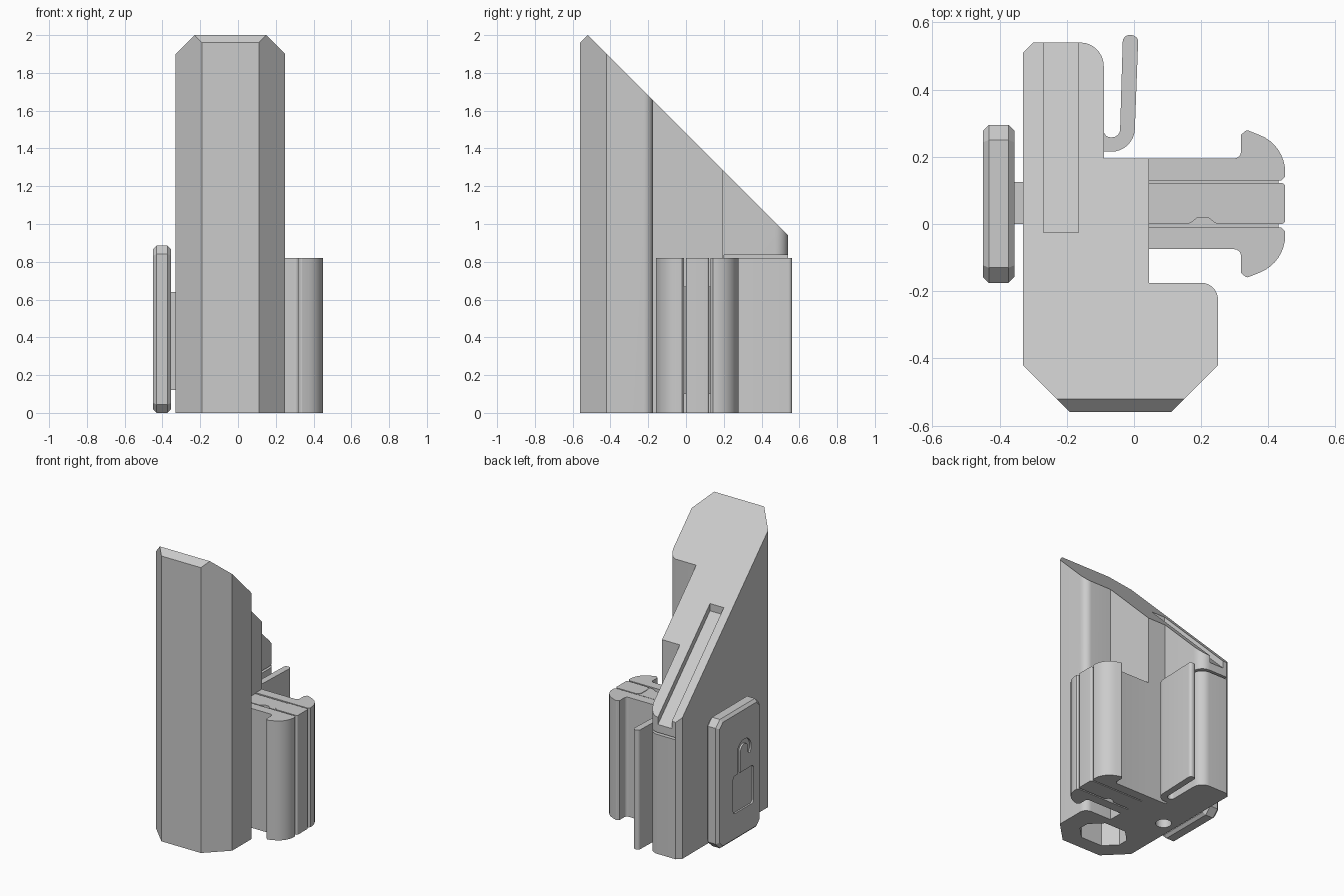
import bpy, bmesh
from math import radians, tan, sin, cos, pi
from mathutils import Vector

if "Cube" in bpy.data.objects:
    bpy.data.objects.remove(bpy.data.objects["Cube"])

GREY = (0.6, 0.6, 0.6, 1)
mat = bpy.data.materials.new("plain grey")
mat.use_nodes = True
mat.diffuse_color = GREY
mat.node_tree.nodes["Principled BSDF"].inputs["Base Color"].default_value = GREY


def rounded(points, steps=8):
    """Outline from (a, b) or (a, b, radius) corners."""
    out = []
    for i, q in enumerate(points):
        p = Vector(q[:2])
        if len(q) < 3:
            out.append(p)
            continue
        d1 = (Vector(points[i - 1][:2]) - p).normalized()
        d2 = (Vector(points[(i + 1) % len(points)][:2]) - p).normalized()
        ang, r = d1.angle(d2), q[2]
        c = p + (d1 + d2).normalized() * r / sin(ang / 2)
        start, end = p + d1 * r / tan(ang / 2) - c, p + d2 * r / tan(ang / 2) - c
        sweep = pi - ang
        for k in range(steps + 1):
            t = k / steps
            out.append(c + (start * sin((1 - t) * sweep) + end * sin(t * sweep)) / sin(sweep))
    return out


def prism(name, points, lo, hi, axis="Z", cuts=()):
    """Extrude an outline along Z (x, y) or X (y, z), then trim by planes."""
    bm = bmesh.new()
    put = (lambda p, h: (p[0], p[1], h)) if axis == "Z" else (lambda p, h: (h, p[0], p[1]))
    rings = [[bm.verts.new(put(p, h)) for p in rounded(points)] for h in (lo, hi)]
    n = len(rings[0])
    for ring in rings:
        bm.faces.new(ring)
    for i in range(n):
        j = (i + 1) % n
        bm.faces.new((rings[0][i], rings[0][j], rings[1][j], rings[1][i]))
    bmesh.ops.recalc_face_normals(bm, faces=bm.faces)
    for co, no in cuts:
        res = bmesh.ops.bisect_plane(bm, geom=bm.verts[:] + bm.edges[:] + bm.faces[:],
                                     plane_co=co, plane_no=no, clear_outer=True)
        edges = [e for e in res["geom_cut"] if isinstance(e, bmesh.types.BMEdge)]
        bmesh.ops.edgeloop_fill(bm, edges=edges)
        bmesh.ops.recalc_face_normals(bm, faces=bm.faces)
    mesh = bpy.data.meshes.new(name)
    bm.to_mesh(mesh)
    bm.free()
    mesh.materials.append(mat)
    ob = bpy.data.objects.new(name, mesh)
    bpy.context.collection.objects.link(ob)
    return ob


def rect(a0, b0, a1, b1, r=None):
    tail = () if r is None else (r,)
    return [(a, b) + tail for a, b in ((a0, b0), (a1, b0), (a1, b1), (a0, b1))]


def octagon(a0, b0, a1, b1, c):
    return [(a0 + c, b0), (a1 - c, b0), (a1, b0 + c), (a1, b1 - c),
            (a1 - c, b1), (a0 + c, b1), (a0, b1 - c), (a0, b0 + c)]


def apply(ob, mod):
    bpy.context.view_layer.objects.active = ob
    bpy.ops.object.modifier_apply(modifier=mod.name)


def carve(ob, cutter):
    mod = ob.modifiers.new("cut", "BOOLEAN")
    mod.operation, mod.solver, mod.object = "DIFFERENCE", "EXACT", cutter
    cutter.hide_render = True
    apply(ob, mod)
    bpy.data.objects.remove(cutter)


parts = []

# Main housing with sloped top and small front chamfer
body = prism("housing", [
    (-0.19, -0.56), (0.11, -0.56), (0.25, -0.42), (0.25, -0.175, 0.05),
    (0.045, -0.175), (0.045, 0.195), (-0.09, 0.195), (-0.09, 0.54, 0.07),
    (-0.30, 0.54), (-0.33, 0.51), (-0.33, -0.42)], 0, 2.3,
    cuts=[((0, -0.52, 2), (0, 1, 1)), ((0, -0.52, 2), (0, -1, 1))])
parts.append(body)

# Groove along the slope, underside pockets, and gap over the spring
carve(body, prism("groove_cutter", [(-0.025, 1.455), (0.7, 0.73), (0.7, 1.8), (-0.025, 1.8)],
                  -0.27, -0.165, "X"))
carve(body, prism("pocket_cutter", octagon(-0.2, -0.46, 0.12, -0.23, 0.08), -0.1, 0.8))
carve(body, prism("pin_hole_cutter", rect(-0.29, -0.05, -0.19, 0.05, 0.0499), -0.1, 0.4))
carve(body, prism("gap_cutter", rect(-0.3, 0.2, 0.1, 0.7), 0.82, 0.835))

# Clip: two mirrored hook arms
TOP = 0.82
hook = [(0.03, 0.13), (0.438, 0.13), (0.45, 0.142), (0.45, 0.235, 0.12), (0.335, 0.28, 0.01),
        (0.318, 0.265), (0.318, 0.195, 0.02), (0.03, 0.195)]
parts.append(prism("back_hook_arm", hook, 0, TOP))
parts.append(prism("front_hook_arm", [(q[0], 0.12 - q[1], *q[2:]) for q in hook], 0, TOP))

# Clip: middle web, end plug and slider between the arms
parts.append(prism("middle_web", [
    (0.03, 0), (0.165, 0, 0.03), (0.19, 0.02, 0.02), (0.22, 0.02, 0.02), (0.245, 0, 0.03),
    (0.31, 0), (0.31, 0.122), (0.03, 0.122)], 0, TOP - 0.003))
parts.append(prism("end_plug", [(0.27, 0, 0.035), (0.45, 0, 0.012), (0.45, 0.122, 0.012),
                                (0.27, 0.122, 0.035)], 0, TOP))
parts.append(prism("slider", rect(0.03, -0.012, 0.43, 0.132), 0.1, 0.67))

# Curved leaf spring
parts.append(prism("leaf_spring", [
    (-0.1, 0.215), (0.0, 0.215, 0.07), (0.013, 0.562, 0.02), (-0.033, 0.562, 0.02),
    (-0.042, 0.258, 0.024), (-0.09, 0.258, 0.02), (-0.09, 0.28), (-0.1, 0.28)], 0, TOP))

# Side button with chamfered edges, and its neck
button = prism("side_button", octagon(-0.175, 0, 0.295, 0.885, 0.045), -0.45, -0.355, "X")
bev = button.modifiers.new("chamfer", "BEVEL")
bev.width, bev.segments, bev.limit_method, bev.angle_limit = 0.018, 1, "ANGLE", radians(60)
apply(button, bev)
parts += [button, prism("button_neck", rect(0, 0.12, 0.125, 0.64), -0.37, -0.32, "X")]

# Engraved open padlock
cy, cz, R, r = 0.01, 0.59, 0.075, 0.042
angles = [radians(-35) + (pi + radians(35)) * k / 16 for k in range(17)]
arc = lambda s, seq: [(cy - s * cos(a), cz + s * sin(a)) for a in seq]
shackle = arc(R, angles) + [(cy + R, 0.44), (cy + r, 0.44)] + arc(r, reversed(angles))
carve(button, prism("lock_cutter", rect(-0.09, 0.19, 0.13, 0.45, 0.02), -0.5, -0.438, "X"))
carve(button, prism("shackle_cutter", shackle, -0.5, -0.438, "X"))

# Smooth the rounded walls, keep edges sharp
for ob in parts:
    ob.data.shade_smooth()
    ob.data.set_sharp_from_angle(angle=radians(25))
